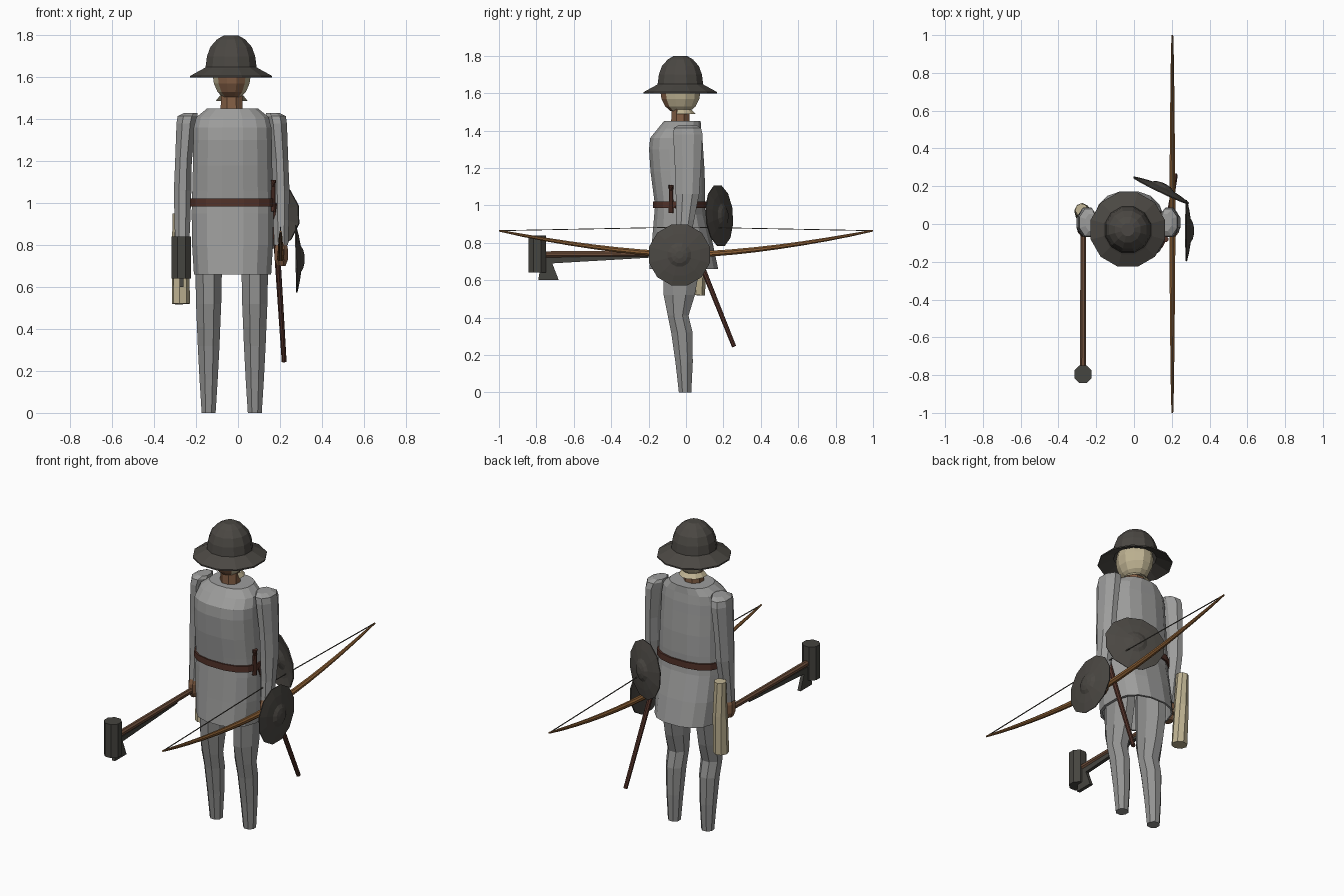
import bpy, bmesh, math
from mathutils import Vector

MID = -0.03  # the figure's own centre line in x


def material(name, rgb):
    m = bpy.data.materials.new(name)
    m.diffuse_color = (*rgb, 1)
    return m


CLOTH = material("grey cloth", (0.34, 0.34, 0.335))
HOSE = material("grey hose", (0.29, 0.29, 0.285))
IRON = material("dark iron", (0.07, 0.064, 0.056))
HEADIRON = material("blackened iron", (0.06, 0.058, 0.05))
LEATHER = material("dark leather", (0.085, 0.032, 0.022))
SKIN = material("tan skin", (0.23, 0.115, 0.06))
LINEN = material("cream linen", (0.52, 0.45, 0.29))
WOOD = material("brown wood", (0.15, 0.075, 0.042))
YEW = material("orange wood", (0.26, 0.115, 0.035))
CORD = material("cord", (0.1, 0.09, 0.075))


def skin_rings(name, rings, mat, caps=True):
    """Bridge equal-length rings of points into one flat-shaded object."""
    bm = bmesh.new()
    loops = [[bm.verts.new(p) for p in r] for r in rings]
    n = len(loops[0])
    for a, b in zip(loops, loops[1:]):
        for i in range(n):
            j = (i + 1) % n
            bm.faces.new((a[i], a[j], b[j], b[i]))
    if caps:
        bm.faces.new(loops[0][::-1])
        bm.faces.new(loops[-1])
    bmesh.ops.recalc_face_normals(bm, faces=bm.faces)
    me = bpy.data.meshes.new(name)
    bm.to_mesh(me)
    bm.free()
    me.materials.append(mat)
    ob = bpy.data.objects.new(name, me)
    bpy.context.collection.objects.link(ob)
    return ob


def loft(name, rings, mat, n=8, power=1.0, caps=True):
    """Horizontal rings given as (cx, cy, z, rx, ry); power < 1 squares them."""
    def sp(v):
        return math.copysign(abs(v) ** power, v)
    out = []
    for cx, cy, z, rx, ry in rings:
        angs = [2 * math.pi * (i + 0.5) / n for i in range(n)]
        out.append([(cx + rx * sp(math.cos(a)), cy + ry * sp(math.sin(a)), z) for a in angs])
    return skin_rings(name, out, mat, caps)


def tube(name, pts, radii, mat, n=8):
    """Round bar following a path, one radius per point."""
    pts = [Vector(p) for p in pts]
    out = []
    for i, (p, r) in enumerate(zip(pts, radii)):
        d = pts[min(i + 1, len(pts) - 1)] - pts[max(i - 1, 0)]
        q = d.to_track_quat('Z', 'Y')
        angs = [2 * math.pi * (k + 0.5) / n for k in range(n)]
        out.append([p + q @ Vector((r * math.cos(a), r * math.sin(a), 0)) for a in angs])
    return skin_rings(name, out, mat)


# Kettle hat: inner lining, brim edge, then the dome outside
hat = [(1.73, 0.08), (1.66, 0.108), (1.635, 0.118), (1.598, 0.203), (1.606, 0.203), (1.642, 0.135),
       (1.648, 0.126), (1.70, 0.119), (1.745, 0.102), (1.78, 0.07), (1.80, 0.035)]
loft("kettle_hat", [(MID - 0.003, MID, z, r, r) for z, r in hat], IRON, 12)

# Head with a tan face set into the linen coif
head = loft("head", [(MID, MID, z, rx, ry) for z, rx, ry in
                     [(1.505, 0.045, 0.055), (1.53, 0.07, 0.085), (1.57, 0.088, 0.105),
                      (1.62, 0.095, 0.112), (1.67, 0.088, 0.10), (1.71, 0.05, 0.06)]], LINEN, 12)
head.data.materials.append(SKIN)
for f in head.data.polygons:
    if f.center.y < -0.08 and abs(f.center.x - MID) < 0.06:
        f.material_index = 1
loft("neck", [(MID, MID, 1.40, 0.058, 0.055), (MID, MID, 1.54, 0.055, 0.05)], SKIN)

# Coif edge around the back of the neck
collar = loft("coif_edge", [(MID, MID, 1.512, 0.058, 0.06), (MID, MID, 1.488, 0.078, 0.085)],
              LINEN, 12, caps=False)
bm = bmesh.new()
bm.from_mesh(collar.data)
front = [f for f in bm.faces if f.calc_center_median().y < -0.06]
bmesh.ops.delete(bm, geom=front, context='FACES')
bm.to_mesh(collar.data)
bm.free()

# Padded tunic with a flared, open skirt
body = [(0.66, 0.187, -0.012, 0.187), (0.80, 0.196, -0.02, 0.165), (0.95, 0.198, -0.032, 0.14),
        (1.00, 0.197, -0.033, 0.135), (1.06, 0.195, -0.036, 0.14), (1.18, 0.192, -0.045, 0.147),
        (1.30, 0.19, -0.053, 0.147), (1.36, 0.188, -0.052, 0.142), (1.41, 0.175, -0.035, 0.118),
        (1.45, 0.125, -0.02, 0.10)]
rings = [(MID + 0.004, y, z, rx, ry) for z, rx, y, ry in body]
inner = [(MID, y, z, rx - 0.012, ry - 0.012) for z, rx, y, ry in body[2::-1]]
loft("tunic", inner + rings, CLOTH, 16, 0.82)
loft("belt", [(MID + 0.004, -0.033, z, r, r - 0.06) for z, r in
              [(0.985, 0.195), (0.985, 0.206), (1.022, 0.206), (1.022, 0.195)]],
     LEATHER, 16, 0.82)

# Limbs, mirrored about the figure's centre line
for side, s in (("left", 1), ("right", -1)):
    loft(side + "_arm", [(MID + s * x, y, z, rx, ry) for x, y, z, rx, ry in
                         [(0.236, -0.02, 0.80, 0.036, 0.042), (0.235, -0.005, 0.92, 0.041, 0.052),
                          (0.234, 0.008, 1.06, 0.045, 0.068), (0.23, 0.01, 1.20, 0.043, 0.075),
                          (0.217, 0.01, 1.38, 0.05, 0.085), (0.210, 0.008, 1.415, 0.052, 0.078),
                          (0.195, 0.008, 1.43, 0.035, 0.05)]], CLOTH)
    loft(side + "_hand", [(MID + s * 0.236, -0.025, z, r, r * 1.3) for z, r in
                          [(0.70, 0.022), (0.73, 0.034), (0.78, 0.035), (0.815, 0.026)]], SKIN)
    loft(side + "_leg", [(MID + s * 0.11, y, z, rx, ry) for y, z, rx, ry in
                         [(-0.005, 0.0, 0.036, 0.036), (-0.01, 0.16, 0.047, 0.05),
                          (-0.022, 0.32, 0.056, 0.062), (-0.042, 0.41, 0.06, 0.06),
                          (-0.036, 0.52, 0.065, 0.09), (-0.025, 0.66, 0.068, 0.105),
                          (-0.025, 0.82, 0.07, 0.105)]], HOSE)

# Longbow lying front to back, with its string
N = 16
ys = [-1 + 2 * i / N for i in range(N + 1)]
tube("bow", [(0.203, y, 0.737 + 0.128 * abs(y) ** 1.6) for y in ys],
     [0.005 + 0.013 * (1 - abs(y)) ** 0.6 for y in ys], YEW)
tube("bow_string", [(0.203, -0.99, 0.865), (0.203, 0, 0.884), (0.203, 0.99, 0.865)],
     [0.003] * 3, CORD, 4)

# Two bucklers: shallow domed shells, one facing sideways, one facing back
shell = [(-0.006, 0.02), (0.006, 0.06), (0.004, 0.11), (-0.006, 0.166), (0.0, 0.168),
         (0.012, 0.115), (0.02, 0.065), (0.031, 0.045), (0.037, 0.02)]
for name, pos, normal in (("side_buckler", (0.28, -0.035, 0.735), (1, 0, 0.02)),
                          ("back_buckler", (0.145, 0.18, 0.945), (0.43, 0.9, 0.06))):
    ob = loft(name, [(0, 0, z, r, r) for z, r in shell], IRON, 12)
    ob.location = pos
    ob.rotation_euler = Vector(normal).to_track_quat('Z', 'Y').to_euler()

# Sheathed sword slung from the belt
tube("scabbard", [(0.172, -0.045, 1.0), (0.22, 0.257, 0.245)], [0.016, 0.012], LEATHER)
tube("sword_grip", [(0.165, -0.08, 0.96), (0.167, -0.08, 1.08), (0.167, -0.08, 1.11)],
     [0.014, 0.012, 0.016], LEATHER)

# Linen arrow bag behind the right arm
tube("arrow_bag", [(-0.278, 0.075, 0.95), (-0.275, 0.07, 0.75), (-0.272, 0.058, 0.52)],
     [0.034, 0.041, 0.044], LINEN)

# Maul: long handle, round head, and a thin iron spur with its langet
tube("maul_handle", [(-0.268, 0.03, 0.742), (-0.27, -0.79, 0.738)], [0.016, 0.018], WOOD)
loft("maul_head", [(-0.27, -0.795, 0.64, 0.05, 0.05), (-0.27, -0.795, 0.84, 0.05, 0.05)], HEADIRON)
spur = [(-0.77, 0.72), (-0.79, 0.60), (-0.68, 0.60), (-0.715, 0.69), (-0.2, 0.72), (-0.2, 0.735)]
skin_rings("maul_spur", [[(x, y, z) for y, z in spur] for x in (-0.28, -0.26)], HEADIRON)
